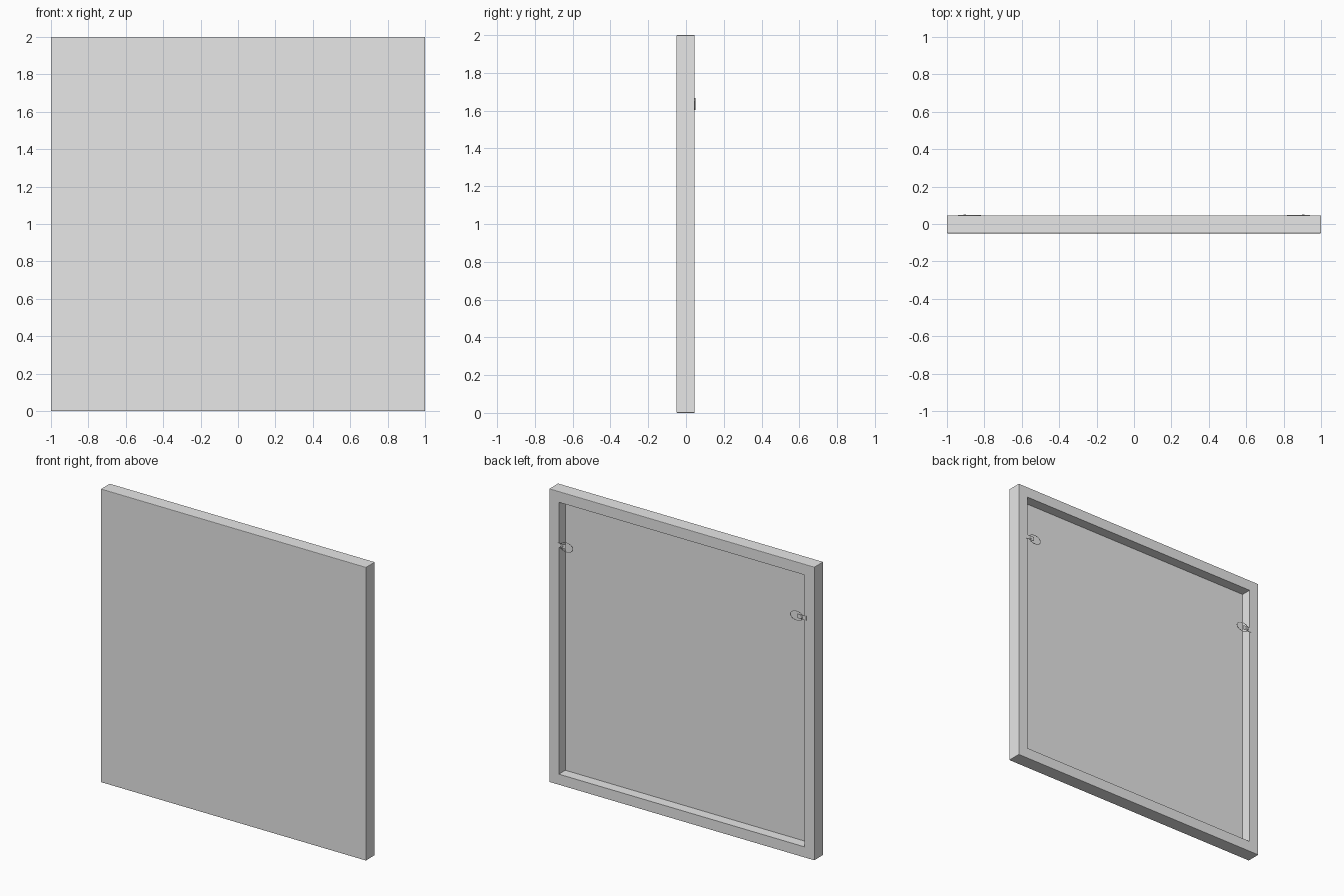
import bpy, bmesh, math

if "Cube" in bpy.data.objects:
    bpy.data.objects.remove(bpy.data.objects["Cube"])

def material(name, c):
    m = bpy.data.materials.new(name)
    m.diffuse_color = (c, c, c, 1)
    m.use_nodes = True
    m.node_tree.nodes["Principled BSDF"].inputs["Base Color"].default_value = m.diffuse_color
    return m

GREY = material("plain grey", 0.8)
BACK = 0.046      # y of the frame's rear face
PANEL = -0.024    # y of the recessed rear of the canvas

def finish(bm, name):
    bmesh.ops.recalc_face_normals(bm, faces=bm.faces)
    me = bpy.data.meshes.new(name)
    bm.to_mesh(me)
    bm.free()
    ob = bpy.data.objects.new(name, me)
    bpy.context.collection.objects.link(ob)
    me.materials.append(GREY)
    return ob

# Stretched canvas with its wooden frame: a slab whose back is inset and sunk
bm = bmesh.new()
bmesh.ops.create_cube(bm, size=1)
for v in bm.verts:
    v.co = (v.co.x * 2, -0.05 if v.co.y < 0 else BACK, v.co.z * 2 + 1)
bmesh.ops.bevel(bm, geom=bm.edges[:], offset=0.003, segments=2,
                profile=0.5, affect='EDGES')
rear = max(bm.faces, key=lambda f: f.normal.y * f.calc_area())
bmesh.ops.inset_region(bm, faces=[rear], thickness=0.099)
bmesh.ops.inset_region(bm, faces=[rear], thickness=0.0)
for v in rear.verts:
    v.co.y = PANEL
finish(bm, "canvas_frame")

def hanger(side, label):
    z = 1.635
    # Flat strap fixed to the frame
    bm = bmesh.new()
    bmesh.ops.create_cube(bm, size=1)
    for v in bm.verts:
        v.co = (side * (0.908 + v.co.x * 0.064), BACK + 0.0006 + v.co.y * 0.0016,
                z + v.co.z * 0.03)
    finish(bm, label + "_hanger_strap")
    # Screw head
    bm = bmesh.new()
    bmesh.ops.create_cone(bm, cap_ends=True, segments=16, radius1=0.010,
                          radius2=0.007, depth=0.003)
    for v in bm.verts:
        x, y, h = v.co
        v.co = (side * (0.905 + x), BACK + 0.0025 + h, z + y)
    finish(bm, label + "_hanger_screw")
    # Oval wire ring reaching over the recess
    bpy.ops.mesh.primitive_torus_add(major_radius=0.05, minor_radius=0.002,
                                     major_segments=32, minor_segments=8)
    ring = bpy.context.object
    ring.name = label + "_hanger_ring"
    for v in ring.data.vertices:
        x, y, h = v.co
        v.co = (side * (0.868 + x * 0.95), BACK + 0.001 + h, z + y * 0.62)
    ring.data.materials.append(GREY)
    if side < 0:
        pass
    else:
        ring.data.flip_normals()
    bpy.ops.object.shade_smooth_by_angle(angle=math.radians(40))

for side, label in ((-1, "left"), (1, "right")):
    hanger(side, label)
